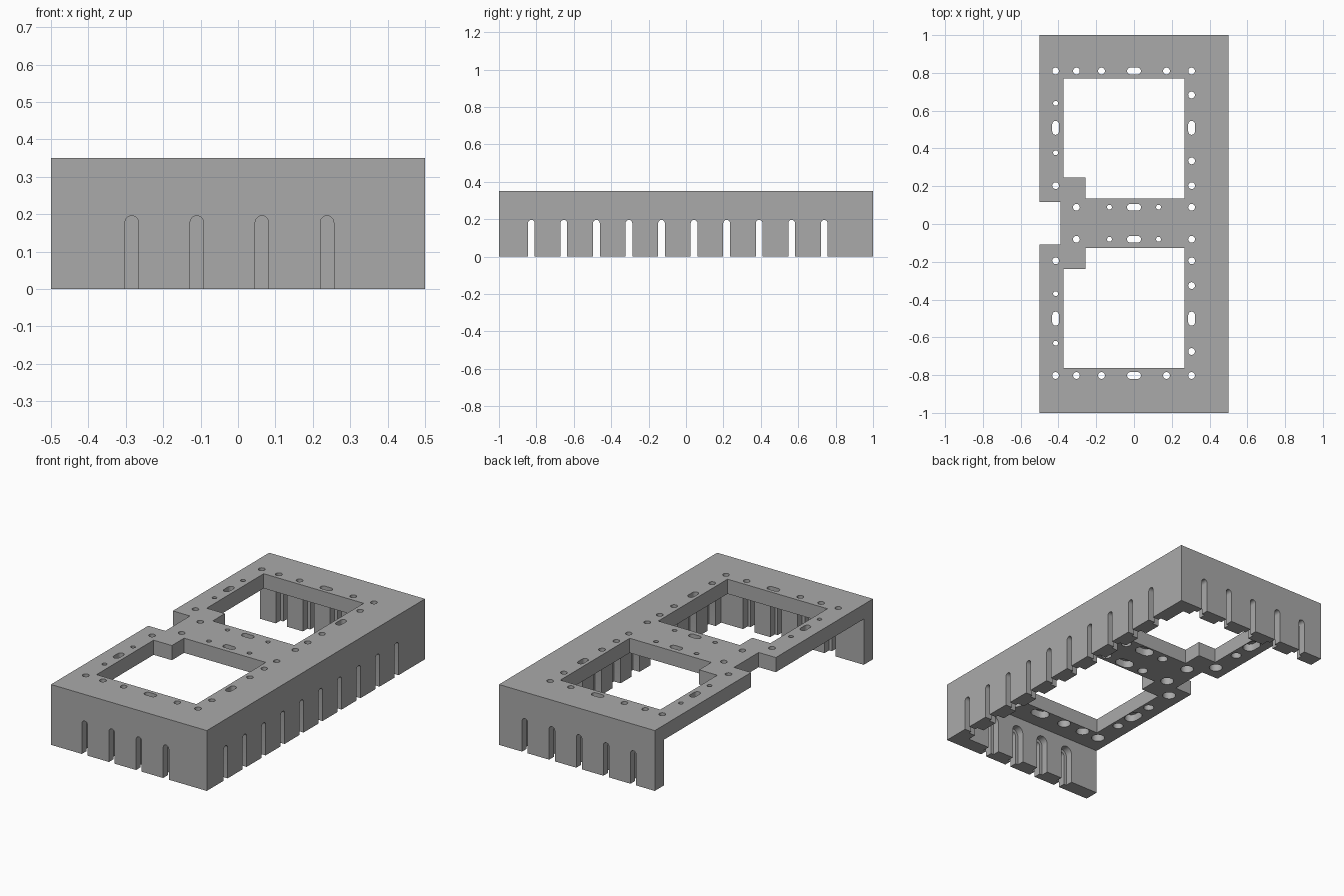
import bpy, bmesh
from math import sin, cos, pi
from mathutils import Vector

if "Cube" in bpy.data.objects:
    bpy.data.objects.remove(bpy.data.objects["Cube"])

HEIGHT, WALL = 0.35, 0.085
UNDER = HEIGHT - WALL          # underside of the top plate
STEP = HEIGHT - WALL / 2       # depth where fastener recesses stop
MID = 0.004                    # mirror line of the plate along y
BORE, SMALL, HEAD, SMALL_HEAD = 0.018, 0.013, 0.036, 0.028


def rect(x0, x1, y0, y1):
    return [(x0, y0), (x1, y0), (x1, y1), (x0, y1)]


def stadium(u, v, du, dv, r, n=10):
    """Rounded slot outline; (du, dv) is the half distance between arc centres."""
    start = 0 if dv else -pi / 2
    pts = []
    for side in (1, -1):
        for i in range(n + 1):
            a = start + pi * i / n + (0 if side == 1 else pi)
            pts.append((u + side * du + r * cos(a), v + side * dv + r * sin(a)))
    return pts


def prism(bm, pts, lo, hi, axis="z"):
    """Extrude a flat outline along an axis from lo to hi."""
    place = {"x": lambda u, v: (lo, u, v),
             "y": lambda u, v: (u, lo, v),
             "z": lambda u, v: (u, v, lo)}[axis]
    face = bm.faces.new([bm.verts.new(place(u, v)) for u, v in pts])
    top = bmesh.ops.extrude_face_region(bm, geom=[face])["geom"]
    shift = Vector([hi - lo if a == axis else 0 for a in "xyz"])
    bmesh.ops.translate(bm, vec=shift, verts=[g for g in top if isinstance(g, bmesh.types.BMVert)])


def make(name, bm):
    bmesh.ops.recalc_face_normals(bm, faces=bm.faces[:])
    mesh = bpy.data.meshes.new(name)
    bm.to_mesh(mesh)
    bm.free()
    obj = bpy.data.objects.new(name, mesh)
    bpy.context.collection.objects.link(obj)
    return obj


def cut(target, bm):
    """Subtract the shapes in bm from the target."""
    cutter = make("cutter", bm)
    cutter.hide_render = True
    mod = target.modifiers.new("cut", "BOOLEAN")
    mod.operation, mod.solver, mod.object = "DIFFERENCE", "EXACT", cutter
    bpy.context.view_layer.objects.active = target
    bpy.ops.object.modifier_apply(modifier=mod.name)
    bpy.data.objects.remove(cutter)


# Outer block
bm = bmesh.new()
prism(bm, rect(-0.5, 0.5, -1, 1), 0, HEIGHT)
bracket = make("slotted_bracket", bm)

# Hollow underneath, open on one long side
bm = bmesh.new()
prism(bm, rect(-0.7, 0.5 - WALL, -1 + WALL, 1 - WALL), -0.2, UNDER)
cut(bracket, bm)

# Two stepped windows and the side notch
bm = bmesh.new()
window = [(-0.257, 0.131), (0.267, 0.131), (0.267, 0.766),
          (-0.374, 0.766), (-0.374, 0.243), (-0.257, 0.243)]
for s in (1, -1):
    prism(bm, [(x, MID + s * y) for x, y in window], 0.1, 0.5)
prism(bm, rect(-0.7, -0.39, MID - 0.113, MID + 0.113), 0.1, 0.5)
cut(bracket, bm)

# Fastener holes in the plate: round, small round and elongated
round_holes = [(x, 0.806) for x in (-0.415, -0.305, -0.172, 0.172, 0.305)]
round_holes += [(0.305, y) for y in (0.679, 0.33, 0.199, 0.085)]
round_holes += [(-0.415, 0.199), (-0.305, 0.085)]
small_holes = [(-0.415, 0.635), (-0.415, 0.373), (-0.13, 0.085), (0.13, 0.085)]
holes = [(x, y, 0, 0, BORE, HEAD) for x, y in round_holes]
holes += [(x, y, 0, 0, SMALL, SMALL_HEAD) for x, y in small_holes]
holes += [(0, y, 0.019, 0, BORE, HEAD) for y in (0.806, 0.085)]
holes += [(x, 0.505, 0, 0.019, BORE, HEAD) for x in (-0.415, 0.305)]


def ring(x, y, dx, dy, r):
    pts = stadium(x, y, dx, dy, r)
    return pts if dx or dy else [p for i, p in enumerate(pts) if i not in (10, 21)]


bores, heads = bmesh.new(), bmesh.new()
for x, y, dx, dy, r, big in holes:
    for s in (1, -1):
        prism(bores, ring(x, MID + s * y, dx, dy, r), UNDER - 0.02, 0.5)
        prism(heads, ring(x, MID + s * y, dx, dy, big), UNDER - 0.02, STEP)

# Arched slots in the walls, with wider recesses on the inside
ARCH, DROP = 0.178, 0.2
pitch = 0.174
walls = [("y", -1, [-0.284 + pitch * i for i in range(4)]),
         ("y", 1, [-0.362 + pitch * i for i in range(5)]),
         ("x", 0.5, [-0.827 + pitch * i for i in range(10)])]
for axis, face, spots in walls:
    s = 1 if face > 0 else -1
    inside, middle, outside = (face - s * d for d in (WALL + 0.02, WALL / 2, -0.1))
    for u in spots:
        prism(bores, stadium(u, ARCH - DROP, 0, DROP, BORE), inside, outside, axis)
        prism(heads, stadium(u, ARCH - DROP, 0, DROP, HEAD), inside, middle, axis)
cut(bracket, heads)
cut(bracket, bores)

# Plain grey finish
grey = bpy.data.materials.new("grey")
grey.use_nodes = True
colour = (0.4, 0.4, 0.4, 1)
grey.diffuse_color = colour
grey.node_tree.nodes["Principled BSDF"].inputs["Base Color"].default_value = colour
bracket.data.materials.clear()
bracket.data.materials.append(grey)
for p in bracket.data.polygons:
    p.material_index = 0

# Smooth the round bores, keep the edges sharp
bpy.ops.object.select_all(action="DESELECT")
bracket.select_set(True)
bpy.context.view_layer.objects.active = bracket
bpy.ops.object.shade_smooth_by_angle(angle=pi / 6)
